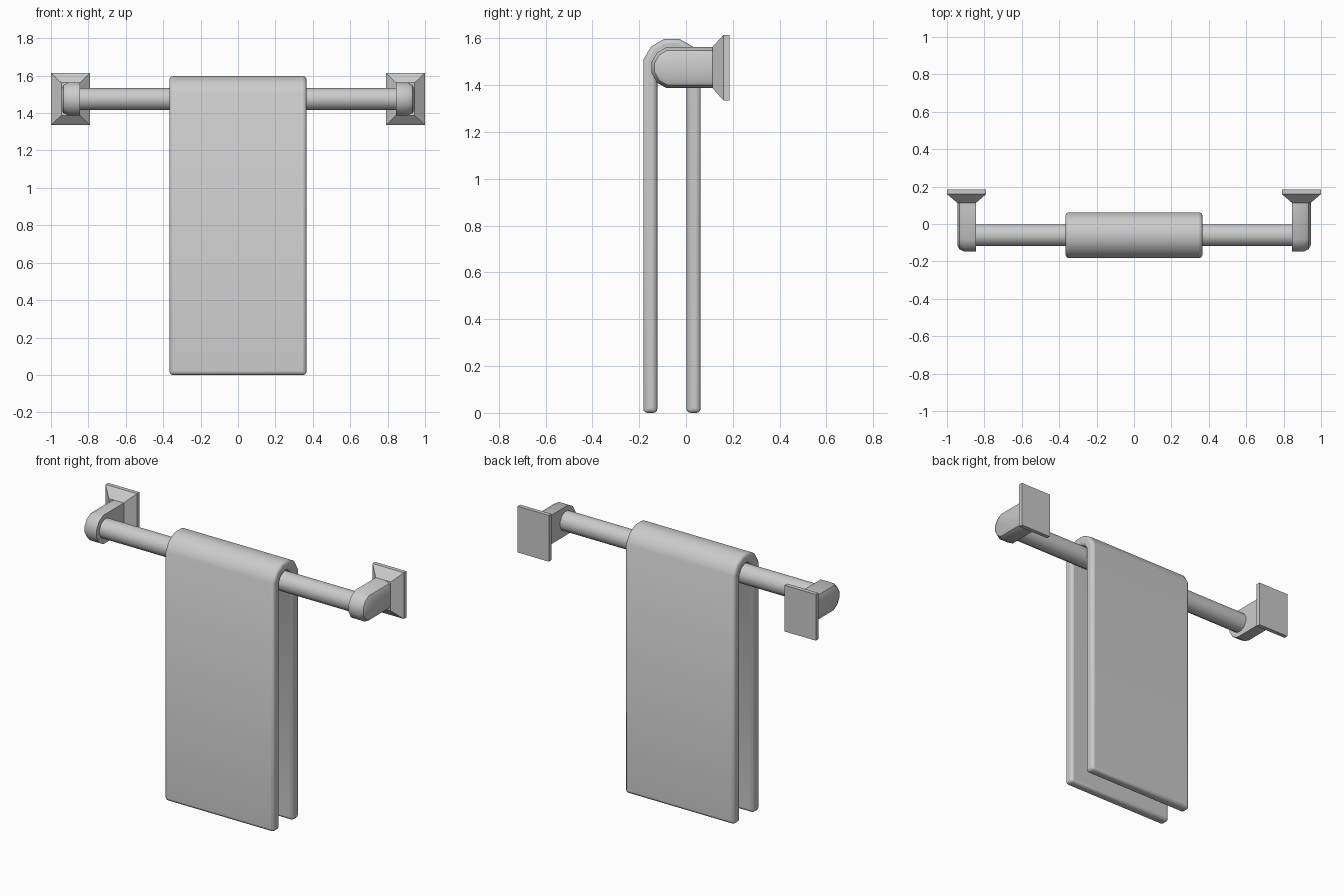
import bpy, bmesh
from math import sin, cos, radians

cube = bpy.data.objects.get("Cube")
if cube:
    bpy.data.objects.remove(cube, do_unlink=True)

BAR_Y, BAR_Z = -0.06, 1.475
FLAT = cos(radians(15))  # flat-to-corner ratio of a twelve-sided round

gray = bpy.data.materials.new("plain gray")
gray.use_nodes = True
gray.diffuse_color = (0.6, 0.6, 0.6, 1)
gray.node_tree.nodes["Principled BSDF"].inputs["Base Color"].default_value = (0.6, 0.6, 0.6, 1)


def arc(radius, start, end):
    """Points (y, z) around the bar axis, one every 30 degrees."""
    r = radius / FLAT
    return [(BAR_Y + r * cos(radians(a)), BAR_Z + r * sin(radians(a)))
            for a in range(start, end + 1, 30)]


def loft(name, rings, smooth=None, bevel=0, mirror=False):
    """Skin a list of closed rings, cap both ends and finish the object."""
    bm = bmesh.new()
    loops = [[bm.verts.new(p) for p in ring] for ring in rings]
    n = len(loops[0])
    for a, b in zip(loops, loops[1:]):
        for i in range(n):
            j = (i + 1) % n
            bm.faces.new((a[i], a[j], b[j], b[i]))
    bm.faces.new(loops[0])
    bm.faces.new(loops[-1])
    bmesh.ops.recalc_face_normals(bm, faces=bm.faces)
    mesh = bpy.data.meshes.new(name)
    bm.to_mesh(mesh)
    bm.free()
    mesh.materials.append(gray)
    obj = bpy.data.objects.new(name, mesh)
    bpy.context.collection.objects.link(obj)
    if mirror:
        obj.modifiers.new("both sides", 'MIRROR')
    if bevel:
        mod = obj.modifiers.new("soft edges", 'BEVEL')
        mod.width, mod.segments = bevel, 3
        mod.limit_method, mod.angle_limit = 'ANGLE', radians(60)
    if smooth:
        bpy.ops.object.select_all(action='DESELECT')
        obj.select_set(True)
        bpy.context.view_layer.objects.active = obj
        bpy.ops.object.shade_smooth_by_angle(angle=radians(smooth))
    return obj


def at_x(profile, x):
    return [(x, y, z) for y, z in profile]


def rectangle(x0, x1, half_z, y):
    return [(x, y, BAR_Z + z) for x, z in
            ((x0, -half_z), (x1, -half_z), (x1, half_z), (x0, half_z))]


# Rail
rail = arc(0.058, 15, 345)
loft("rail", [at_x(rail, -0.86), at_x(rail, 0.86)], smooth=35)

# Towel folded over the rail
outer = arc(0.1225, 15, 165)
inner = arc(0.0625, 15, 165)
towel = ([(outer[0][0], 0)] + outer + [(outer[-1][0], 0)]
         + [(inner[-1][0], 0)] + inner[::-1] + [(inner[0][0], 0)])
loft("towel", [at_x(towel, -0.366), at_x(towel, 0.366)], smooth=35, bevel=0.018)


# Arms: rounded front end, softened outer rim
def arm_profile(r):
    return [(0.12, BAR_Z + r)] + arc(r, 105, 255) + [(0.12, BAR_Z - r)]


rim = ((0.845, 0.0875), (0.908, 0.0875), (0.934, 0.074), (0.945, 0.052))
loft("arm", [at_x(arm_profile(r), x) for x, r in rim], smooth=32, mirror=True)

# Wall mounts: flared neck ending in a flat plate
loft("wall_mount", [rectangle(0.845, 0.945, 0.0875, 0.113),
                    rectangle(0.79, 1.0, 0.14, 0.16),
                    rectangle(0.79, 1.0, 0.14, 0.185)], mirror=True)
